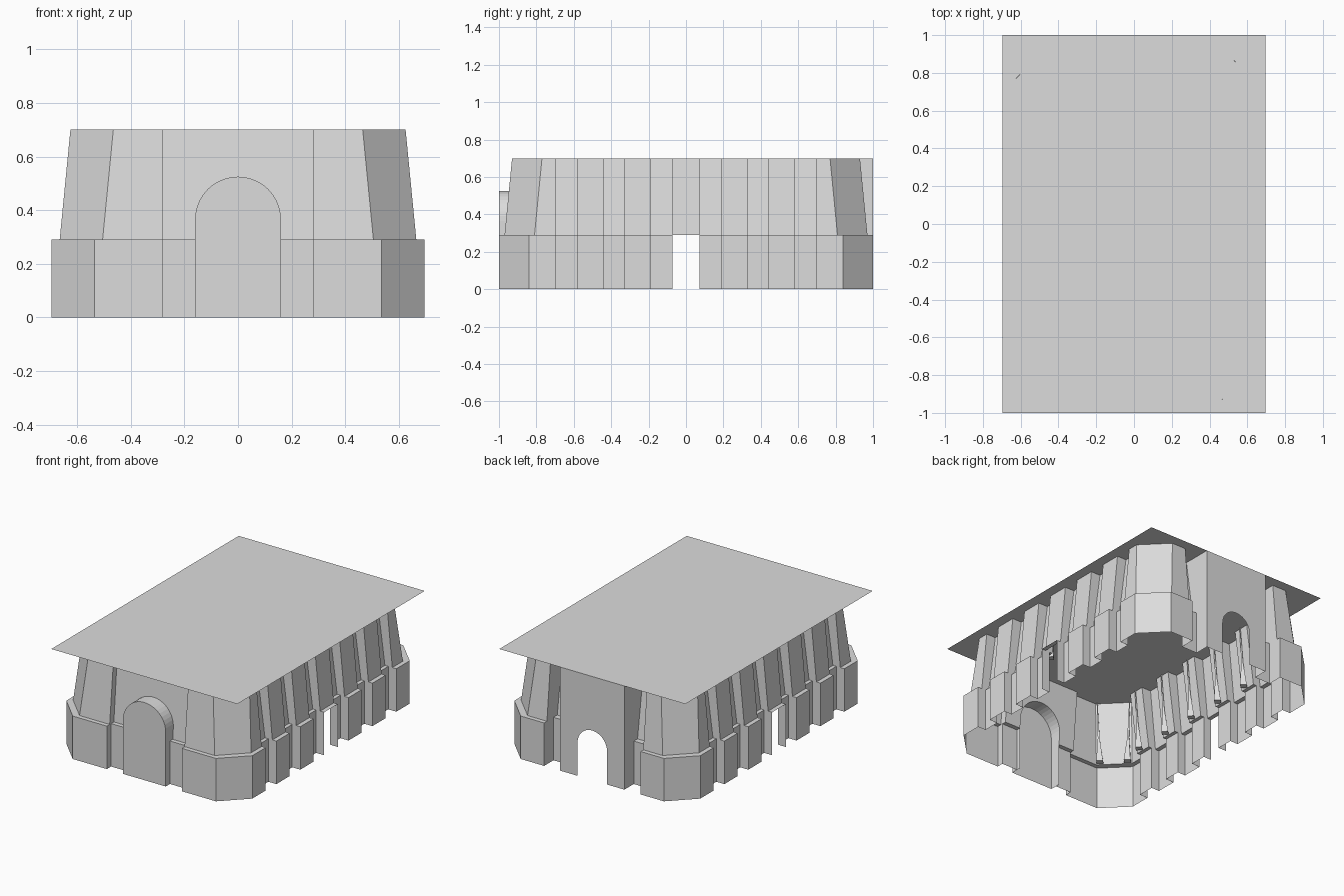
import bpy, bmesh, math
from mathutils import Vector

cube = bpy.data.objects.get("Cube")
if cube:
    bpy.data.objects.remove(cube, do_unlink=True)

stone = bpy.data.materials.new("pale_grey_stone")
stone.use_nodes = True
GREY = (0.72, 0.72, 0.72, 1)
stone.diffuse_color = GREY
stone.node_tree.nodes["Principled BSDF"].inputs["Base Color"].default_value = GREY

LEDGE, TOP = 0.29, 0.70
RECESSES = (-0.64, -0.385, -0.13, 0.13, 0.385, 0.64)


def make(name, faces, mirror=False):
    """Object from a list of faces, each a list of points."""
    bm = bmesh.new()
    for pts in faces:
        bm.faces.new([bm.verts.new(p) for p in pts])
    bmesh.ops.remove_doubles(bm, verts=bm.verts, dist=0.0005)
    me = bpy.data.meshes.new(name)
    bm.to_mesh(me)
    bm.free()
    me.materials.append(stone)
    ob = bpy.data.objects.new(name, me)
    bpy.context.collection.objects.link(ob)
    if mirror:
        ob.modifiers.new("mirror", 'MIRROR')
    return ob


def outline(side, recess, end, panel, notch):
    """Half of the plan, from the front niche round to the back block."""
    pts = [(0.16, -panel), (0.28, -panel), (0.28, -end),
           (side - 0.16, -end), (side, 0.16 - end)]
    for c in RECESSES:
        a, b = c - 0.057, c + 0.057
        pts += [(side, a), (recess, a), (recess, b), (side, b)]
    pts += [(side, end - 0.16), (side - 0.16, end), (0.36, end),
            (0.36, notch), (0.24, notch), (0.24, 1)]
    return pts


def loft(low, z0, high, z1, skip=()):
    faces = []
    for i in range(len(low) - 1):
        if i not in skip:
            faces.append([(*low[i], z0), (*low[i + 1], z0),
                          (*high[i + 1], z1), (*high[i], z1)])
    return faces


def arch(r, spring, n=20):
    """Round arch points from right foot to left foot, as (x, z)."""
    return [(r * math.cos(math.pi * i / n), spring + r * math.sin(math.pi * i / n))
            for i in range(n + 1)]


# Walls: plinth, ledge and tapering upper wall
ground = outline(0.695, 0.635, 1.0, 0.955, 0.90)
base = outline(0.665, 0.61, 0.97, 0.925, 0.86)
crown = outline(0.625, 0.555, 0.93, 0.89, 0.80)
door = [i for i in range(len(ground) - 1)
        if ground[i][0] > 0.6 and abs(ground[i][1] + ground[i + 1][1]) < 0.01]
make("lower_wall", loft(ground, 0, ground, LEDGE, door), True)
make("wall_ledge", loft(ground, LEDGE, base, LEDGE), True)
make("upper_wall", loft(base, LEDGE, crown, TOP, [0]), True)


# Front panel with the arched niche
def panel_y(z):
    t = max(0, (z - LEDGE) / (TOP - LEDGE))
    return -0.925 + 0.035 * t


curve = arch(0.16, 0.365)
border = [(-0.28, TOP), (-0.28, LEDGE), (-0.16, LEDGE)] + curve[::-1] + \
         [(0.16, LEDGE), (0.28, LEDGE), (0.28, TOP)]
make("front_panel", [[(x, panel_y(z), z) for x, z in border]])

niche = [(0.16, 0), (0.16, LEDGE)] + curve + [(-0.16, LEDGE), (-0.16, 0)]
rim = [[(a[0], -1, a[1]), (a[0], panel_y(a[1]), a[1]),
        (b[0], panel_y(b[1]), b[1]), (b[0], -1, b[1])]
       for a, b in zip(niche, niche[1:])]
make("front_arch", [[(x, -1, z) for x, z in niche]])
make("front_arch_rim", rim)

# Back block with its arched doorway
gate = [(0.11, 0)] + arch(0.11, 0.225) + [(-0.11, 0)]
back = gate + [(-0.24, 0), (-0.24, TOP), (0.24, TOP), (0.24, 0)]
make("back_block", [[(x, 1, z) for x, z in back]])

# Flat overhanging roof
make("roof", [[(-0.695, -1, TOP), (0.695, -1, TOP), (0.695, 1, TOP), (-0.695, 1, TOP)]])


# Slim inner ribs, flared at the foot
def rib(foot, head):
    corners = [Vector((math.cos(a), math.sin(a), 0))
               for a in (0, math.pi / 2, math.pi, 3 * math.pi / 2)]
    knee = foot.lerp(head, 0.4)
    rings = [[foot + 0.03 * c for c in corners],
             [knee + 0.008 * c for c in corners],
             [head + 0.004 * c for c in corners]]
    faces = [rings[0][::-1]]
    for lo, hi in zip(rings, rings[1:]):
        for i in range(4):
            j = (i + 1) % 4
            faces.append([lo[i], lo[j], hi[j], hi[i]])
    return faces


ribs = []
for c in RECESSES:
    ribs += rib(Vector((0.578, c, LEDGE)), Vector((0.548, c, TOP)))
for s in (-1, 1):
    ribs += rib(Vector((0.625, s * 0.81, LEDGE)), Vector((0.61, s * 0.77, TOP)))
    ribs += rib(Vector((0.50, s * 0.93, LEDGE)), Vector((0.465, s * 0.915, TOP)))
make("inner_ribs", ribs, True)
